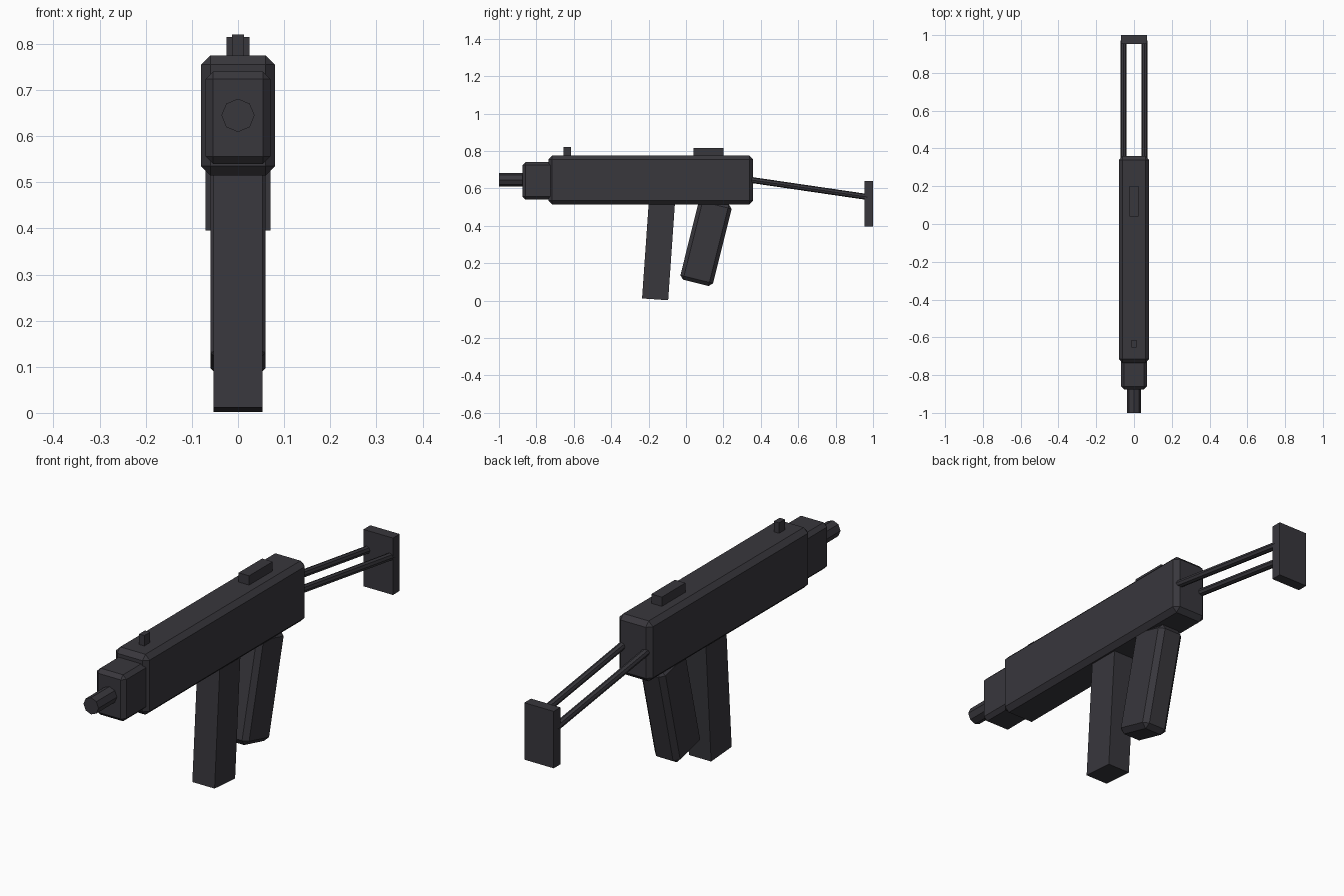
import bpy
import math
from mathutils import Vector

cube = bpy.data.objects.get("Cube")
if cube:
    bpy.data.objects.remove(cube, do_unlink=True)

gunmetal = bpy.data.materials.new("dark_gunmetal")
gunmetal.use_nodes = True
colour = (0.04, 0.038, 0.046, 1)
gunmetal.diffuse_color = colour
gunmetal.node_tree.nodes["Principled BSDF"].inputs["Base Color"].default_value = colour


def box(name, centre, size, bevel=0, tilt=0):
    """Box with optional chamfered edges, tilted about the x axis."""
    bpy.ops.mesh.primitive_cube_add(size=1, location=centre,
                                    rotation=(math.radians(tilt), 0, 0))
    ob = bpy.context.object
    ob.name = name
    ob.scale = size
    bpy.ops.object.transform_apply(location=False, rotation=False, scale=True)
    if bevel:
        mod = ob.modifiers.new("chamfer", "BEVEL")
        mod.width = bevel
        mod.segments = 1
    ob.data.materials.append(gunmetal)
    return ob


def rod(name, start, end, radius):
    """Eight-sided rod between two points."""
    a, b = Vector(start), Vector(end)
    bpy.ops.mesh.primitive_cylinder_add(vertices=8, radius=radius,
                                        depth=(b - a).length, location=(a + b) / 2)
    ob = bpy.context.object
    ob.name = name
    # Turn about x so that a corner stays on top
    d = b - a
    ob.rotation_euler.x = -math.atan2(d.y, d.z)
    ob.data.materials.append(gunmetal)
    return ob


# Body and barrel
box("receiver", (0, -0.188, 0.645), (0.16, 1.095, 0.26), bevel=0.02)
box("front_block", (0, -0.775, 0.64), (0.14, 0.2, 0.2), bevel=0.016)
rod("barrel", (0, -1, 0.645), (0, -0.8, 0.645), 0.036)

# Sights
box("front_sight", (0, -0.635, 0.785), (0.025, 0.04, 0.07))
box("rear_sight", (0, 0.12, 0.785), (0.05, 0.16, 0.06))

# Magazine and grip
box("magazine", (0, -0.146, 0.281), (0.106, 0.14, 0.55), tilt=-4)
box("grip", (0, 0.107, 0.313), (0.12, 0.18, 0.45), bevel=0.02, tilt=-14)

# Stock
for side, x in (("left", 0.055), ("right", -0.055)):
    rod(side + "_stock_rod", (x, 0.3, 0.652), (x, 0.97, 0.554), 0.016)
box("butt_plate", (0, 0.977, 0.518), (0.14, 0.046, 0.245))
